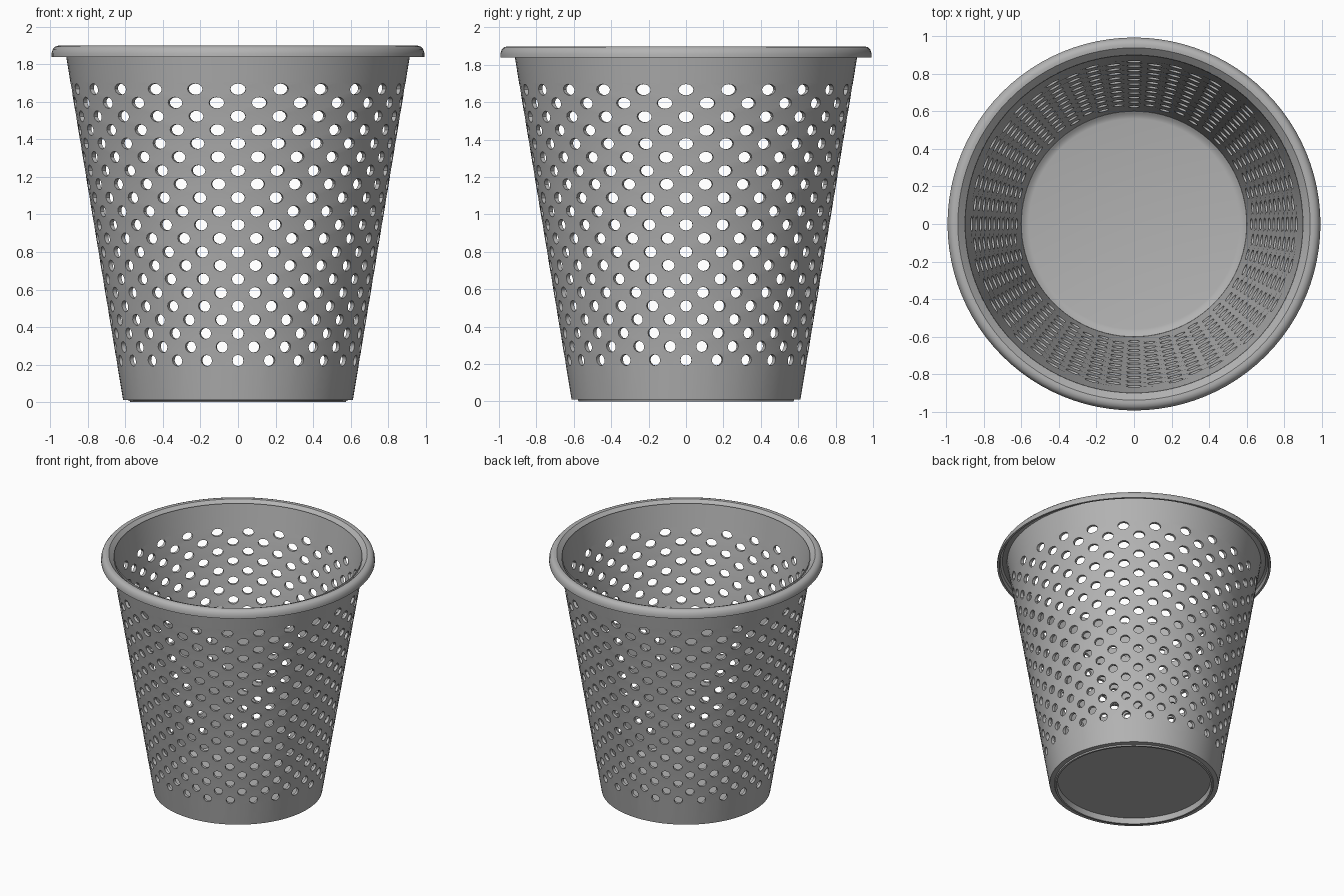
import bpy, bmesh, math

if "Cube" in bpy.data.objects:
    bpy.data.objects.remove(bpy.data.objects["Cube"])

SEG = 96            # segments round the basket
ROWS, HOLES = 21, 24
Z0, Z1 = 0.222, 1.667
STEP = (Z1 - Z0) / (ROWS - 1)
THICK = 0.022

mat = bpy.data.materials.new("grey plastic")
mat.diffuse_color = (0.45, 0.45, 0.45, 1)
mat.use_nodes = True
mat.node_tree.nodes["Principled BSDF"].inputs["Base Color"].default_value = mat.diffuse_color


def finish(bm, name):
    bmesh.ops.recalc_face_normals(bm, faces=bm.faces)
    me = bpy.data.meshes.new(name)
    bm.to_mesh(me)
    bm.free()
    ob = bpy.data.objects.new(name, me)
    bpy.context.collection.objects.link(ob)
    me.materials.append(mat)
    bpy.ops.object.select_all(action='DESELECT')
    ob.select_set(True)
    bpy.context.view_layer.objects.active = ob
    bpy.ops.object.shade_smooth_by_angle(angle=math.radians(35))
    return ob


def radius(z):
    return 0.612 + 0.303 * (z - 0.012) / 1.828


def lathe(name, profile, closed):
    bm = bmesh.new()
    rings = []
    for r, z in profile:
        if r == 0:
            rings.append([bm.verts.new((0, 0, z))] * SEG)
        else:
            rings.append([bm.verts.new((r * math.cos(i * math.tau / SEG),
                                        r * math.sin(i * math.tau / SEG), z)) for i in range(SEG)])
    pairs = list(zip(rings, rings[1:])) + ([(rings[-1], rings[0])] if closed else [])
    for a, b in pairs:
        for i in range(SEG):
            j = (i + 1) % SEG
            bm.faces.new(list(dict.fromkeys((a[i], a[j], b[j], b[i]))))
    return finish(bm, name)


# Perforated tapered wall: each cell is a patch with a 12-sided oval hole
bm = bmesh.new()
cache = {}


def vert(u, z, inner):
    """u is the angle in units of one rim segment."""
    u = u % SEG
    key = (round(u, 4) % SEG, round(z, 5), inner)
    if key not in cache:
        a = u * math.tau / SEG
        r = radius(z) - THICK * inner
        cache[key] = bm.verts.new((r * math.cos(a), r * math.sin(a), z))
    return cache[key]


BORDER = [(2, 0), (2, 1), (1, 1), (0, 1), (-1, 1), (-2, 1),
          (-2, 0), (-2, -1), (-1, -1), (0, -1), (1, -1), (2, -1)]
for row in range(ROWS):
    zc = Z0 + row * STEP
    for h in range(HOLES):
        uc = h * 4 + (row % 2) * 2
        hole_rings = []
        for inner in (0, 1):
            outer = [vert(uc + du, zc + dz * STEP / 2, inner) for du, dz in BORDER]
            hole = [vert(uc + 0.72 * math.cos(k * math.pi / 6),
                         zc + 0.030 * math.sin(k * math.pi / 6), inner) for k in range(12)]
            hole_rings.append(hole)
            for k in range(12):
                n = (k + 1) % 12
                bm.faces.new((outer[k], outer[n], hole[n], hole[k]))
        a, b = hole_rings
        for k in range(12):
            n = (k + 1) % 12
            bm.faces.new((a[k], a[n], b[n], b[k]))

# Row ends have side midpoints only between cells, so plain bands join cleanly
for lo, hi in ((0.012, Z0 - STEP / 2), (Z1 + STEP / 2, 1.88)):
    for i in range(SEG):
        for inner in (0, 1):
            bm.faces.new((vert(i, lo, inner), vert(i + 1, lo, inner),
                          vert(i + 1, hi, inner), vert(i, hi, inner)))
finish(bm, "basket_wall")

# Rolled rim, hollow underneath
lathe("rim", [(0.915, 1.872), (0.955, 1.876), (0.970, 1.866), (0.977, 1.838),
              (0.993, 1.838), (0.993, 1.858), (0.986, 1.880), (0.973, 1.894),
              (0.955, 1.899), (0.938, 1.897), (0.928, 1.888), (0.915, 1.872),
              (0.899, 1.868), (0.899, 1.860), (0.910, 1.860)][0:11] + [(0.900, 1.862)], True)

# Floor with a recessed underside and a small foot ring
lathe("floor", [(0, 0.062), (0.560, 0.062), (0.578, 0.066), (0.590, 0.074), (0.600, 0.080),
                (0.612, 0.012), (0.578, 0.010), (0.574, 0.0), (0.560, 0.0),
                (0.555, 0.045), (0, 0.045)], False)
